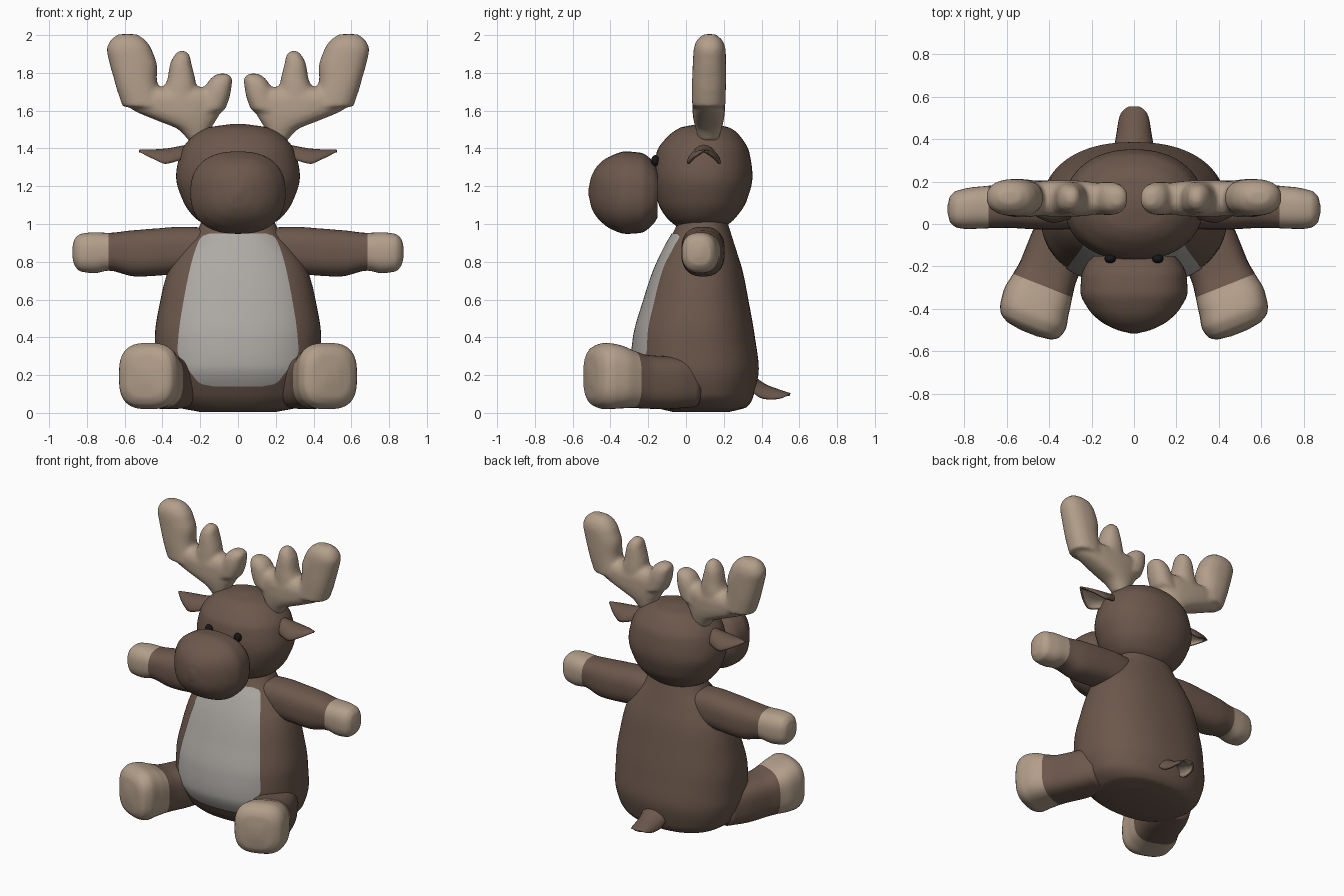
import bpy, bmesh, math
from mathutils import Vector

if "Cube" in bpy.data.objects:
    bpy.data.objects.remove(bpy.data.objects["Cube"])


def material(name, rgb):
    m = bpy.data.materials.new(name)
    m.diffuse_color = (*rgb, 1)
    m.use_nodes = True
    m.node_tree.nodes["Principled BSDF"].inputs["Base Color"].default_value = m.diffuse_color
    return m


BROWN = material("brown fur", (0.150, 0.097, 0.072))
TAN = material("tan fur", (0.450, 0.345, 0.255))
GREY = material("grey belly", (0.420, 0.400, 0.375))
BLACK = material("black eye", (0.008, 0.008, 0.008))


def finish(name, bm, mats, mirror=False):
    bmesh.ops.recalc_face_normals(bm, faces=bm.faces)
    for f in bm.faces:
        f.smooth = True
    me = bpy.data.meshes.new(name)
    bm.to_mesh(me)
    bm.free()
    for m in mats:
        me.materials.append(m)
    ob = bpy.data.objects.new(name, me)
    bpy.context.collection.objects.link(ob)
    if mirror:
        add_mirror(ob)
    return ob


def add_mirror(ob):
    mod = ob.modifiers.new("mirror", 'MIRROR')
    mod.use_mirror_merge = False


def at(rows, t):
    """Smooth, overshoot-free interpolation of rows keyed by their first value."""
    i = max(k for k in range(len(rows) - 1) if k == 0 or rows[k][0] <= t)
    h = rows[i + 1][0] - rows[i][0]
    s = (t - rows[i][0]) / h
    out = []
    for c in range(1, len(rows[0])):
        def sec(k):
            k = min(max(k, 0), len(rows) - 2)
            return (rows[k + 1][c] - rows[k][c]) / (rows[k + 1][0] - rows[k][0])

        def slope(k):
            a, b = sec(k - 1), sec(k)
            return 2 * a * b / (a + b) if a * b > 0 else 0
        p, q = rows[i][c], rows[i + 1][c]
        out.append(p * (2*s**3 - 3*s*s + 1) + q * (3*s*s - 2*s**3)
                   + h * (slope(i) * (s**3 - 2*s*s + s) + slope(i + 1) * (s**3 - s*s)))
    return out


def loft(name, stacks, place, mats, power=2.3, split=None, mirror=False, sides=48, sub=5):
    """Skin superellipse sections (t, centre u, centre v, radius u, radius v)."""
    bm = bmesh.new()
    for rows in stacks:
        ts = [a[0] + (b[0] - a[0]) * k / sub for a, b in zip(rows, rows[1:]) for k in range(sub)]
        ts.append(rows[-1][0])
        rings = []
        for t in ts:
            cu, cv, ru, rv = at(rows, t)
            ring = []
            for k in range(sides):
                a = 2 * math.pi * k / sides
                c, s = math.cos(a), math.sin(a)
                u = cu + ru * math.copysign(abs(c) ** (2 / power), c)
                v = cv + rv * math.copysign(abs(s) ** (2 / power), s)
                ring.append(bm.verts.new(place(u, v, t)))
            rings.append(ring)
        for i in range(len(rings) - 1):
            for k in range(sides):
                j = (k + 1) % sides
                f = bm.faces.new((rings[i][k], rings[i][j], rings[i+1][j], rings[i+1][k]))
                if split is not None and (ts[i] + ts[i + 1]) / 2 > split:
                    f.material_index = 1
        bm.faces.new(rings[0])
        cap = bm.faces.new(rings[-1])
        cap.material_index = 0 if split is None else 1
    return finish(name, bm, mats, mirror)


def grid(bm, fn, n, m):
    vs = [[bm.verts.new(fn(i / n, 2 * j / m - 1)) for j in range(m + 1)] for i in range(n + 1)]
    for i in range(n):
        for j in range(m):
            bm.faces.new((vs[i][j], vs[i+1][j], vs[i+1][j+1], vs[i][j+1]))


def upright(u, v, t):
    return (u, v, t)


# Body
BODY = [(0.005, 0, .08, .20, .15), (.03, 0, .08, .32, .24), (.10, 0, .07, .40, .29),
        (.25, 0, .05, .44, .335), (.40, 0, .045, .44, .32), (.60, 0, .055, .41, .275),
        (.75, 0, .065, .37, .235), (.88, 0, .075, .29, .185), (.96, 0, .085, .22, .15),
        (1.04, 0, .09, .18, .12)]
loft("body", [BODY], upright, [BROWN], sides=96, sub=8)

# Belly patch: thin plate following the body front
BELLY = [(.14, .13), (.155, .20), (.20, .24), (.27, .295), (.33, .32), (.42, .314),
         (.60, .287), (.80, .245), (.90, .212), (.935, .19), (.95, .15)]


def belly_point(i, s):
    z = .14 + .81 * i
    x = at(BELLY, z)[0] * s
    _, cy, rx, ry = at(BODY, z)
    return (x, cy - ry * max(0, 1 - (abs(x) / rx) ** 2.3) ** (1 / 2.3) - .006, z)


bm = bmesh.new()
grid(bm, belly_point, 70, 40)
belly = finish("belly_patch", bm, [GREY])
if sum((p.normal.y for p in belly.data.polygons)) > 0:
    belly.data.flip_normals()

# Head
loft("head", [[(.98, 0, .08, .14, .12), (1.03, 0, .08, .225, .18), (1.12, 0, .085, .29, .235),
               (1.25, 0, .09, .328, .262), (1.38, 0, .09, .303, .245), (1.46, 0, .095, .245, .195),
               (1.51, 0, .1, .16, .13), (1.53, 0, .1, .03, .03)]], upright, [BROWN], 2.15, sides=64)

# Snout, lofted forwards
loft("snout", [[(.15, 0, 1.165, .19, .13), (.175, 0, 1.165, .215, .168), (.24, 0, 1.165, .247, .212),
                (.32, 0, 1.166, .252, .218), (.40, 0, 1.167, .215, .192), (.46, 0, 1.17, .155, .148),
                (.50, 0, 1.17, .075, .085), (.515, 0, 1.17, .015, .02)]],
     lambda u, v, t: (u, -t, v), [BROWN], 2.4, sides=64)

# Eyes
bm = bmesh.new()
bmesh.ops.create_uvsphere(bm, u_segments=20, v_segments=12, radius=.027)
for v in bm.verts:
    v.co = Vector((v.co.x, v.co.y * .8, v.co.z * 1.1)) + Vector((.112, -.163, 1.335))
finish("eyes", bm, [BLACK], True)

# Arms with tan hands
loft("arms", [[(.15, .085, .86, .11, .12), (.30, .09, .86, .115, .125), (.45, .09, .85, .115, .125),
               (.55, .09, .845, .11, .122), (.685, .08, .853, .1, .1), (.76, .075, .848, .098, .108),
               (.83, .07, .848, .088, .1), (.865, .07, .85, .062, .07), (.877, .07, .85, .02, .025)]],
     lambda u, v, t: (t, u, v), [BROWN, TAN], 2.5, .685, True)

# Legs splayed outwards, with tan feet
loft("legs", [[(-.35, 0, .16, .12, .13), (-.20, 0, .16, .14, .14), (-.08, 0, .165, .14, .142),
               (0, 0, .178, .15, .152), (.07, 0, .19, .162, .167), (.14, -.01, .195, .166, .175),
               (.19, -.015, .195, .152, .158), (.22, -.02, .195, .112, .118), (.232, -.02, .195, .04, .04)]],
     lambda u, v, t: (.43 + .37 * t + .93 * u, -.29 - .93 * t + .37 * u, v), [BROWN, TAN], 2.9, 0, True)

# Antlers: palm and three tines fused together
palm = [(1.44, .21, .12, .05, .05), (1.50, .23, .12, .085, .068), (1.55, .275, .12, .16, .08),
        (1.60, .318, .12, .232, .086), (1.65, .338, .12, .275, .086), (1.70, .345, .12, .285, .07),
        (1.725, .345, .12, .27, .03)]
tine_inner = [(1.60, .15, .12, .08, .078), (1.68, .115, .12, .073, .078), (1.73, .102, .12, .068, .074),
              (1.77, .088, .12, .058, .06), (1.796, .08, .12, .025, .03)]
tine_middle = [(1.60, .31, .12, .1, .085), (1.72, .305, .12, .085, .08), (1.77, .3, .12, .073, .075),
               (1.85, .303, .12, .056, .066), (1.89, .297, .12, .042, .052), (1.918, .295, .12, .018, .02)]
tine_outer = [(1.62, .5, .12, .11, .088), (1.75, .54, .122, .112, .09), (1.85, .555, .124, .125, .088),
              (1.92, .575, .125, .12, .085), (1.97, .582, .125, .095, .07), (2.005, .585, .125, .05, .03)]
antlers = loft("antlers", [palm, tine_inner, tine_middle, tine_outer], upright, [TAN], 2.3)
rem = antlers.modifiers.new("fuse", 'REMESH')
rem.mode, rem.voxel_size, rem.use_smooth_shade = 'VOXEL', .013, True
smo = antlers.modifiers.new("soften", 'SMOOTH')
smo.factor, smo.iterations = .5, 6
add_mirror(antlers)


def leaf(name, rows, place, mirror):
    """Cupped leaf open below: rows of (distance, top z, rim drop, half width)."""
    bm = bmesh.new()

    def point(i, s):
        t = rows[0][0] + (rows[-1][0] - rows[0][0]) * i
        z, drop, w = at(rows, t)
        a = s * math.pi / 2
        return place(w * math.sin(a), t, z - drop * (1 - math.cos(a)))
    grid(bm, point, 20, 16)
    ob = finish(name, bm, [BROWN, TAN])
    if sum(p.normal.z for p in ob.data.polygons) < 0:
        ob.data.flip_normals()
    mod = ob.modifiers.new("thickness", 'SOLIDIFY')
    mod.thickness, mod.offset, mod.material_offset = .014, -1, 1
    if mirror:
        add_mirror(ob)


# Ears and tail
leaf("ears", [(.25, 1.425, .05, .05), (.31, 1.412, .075, .075), (.38, 1.400, .08, .09),
              (.45, 1.395, .05, .065), (.525, 1.393, .01, .008)],
     lambda w, t, z: (t, .095 + w, z), True)
leaf("tail", [(.33, .225, .09, .095), (.38, .18, .09, .09), (.43, .148, .075, .082),
              (.50, .122, .045, .07), (.535, .11, .02, .052), (.553, .105, .005, .025)],
     lambda w, t, z: (w, t, z), False)
